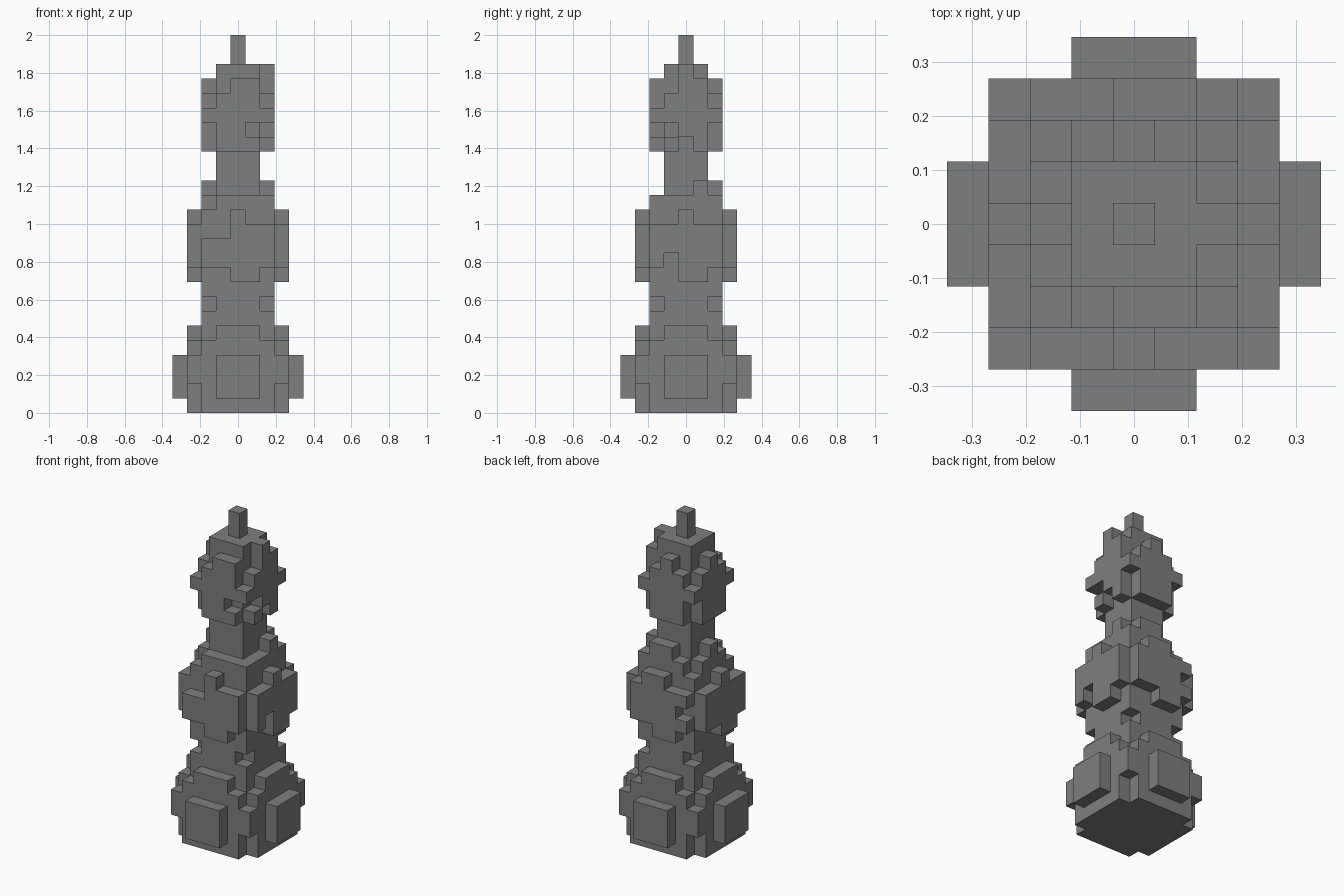
import bpy
import bmesh
from mathutils import Vector

if "Cube" in bpy.data.objects:
    bpy.data.objects.remove(bpy.data.objects["Cube"], do_unlink=True)

U = 2 / 26  # edge of one block

grey = bpy.data.materials.new("stone_grey")
grey.use_nodes = True
colour = (0.21, 0.21, 0.21, 1)
grey.diffuse_color = colour
grey.node_tree.nodes["Principled BSDF"].inputs["Base Color"].default_value = colour


def slab(half, low, high):
    """Square block of cells, half cells either side of the axis, levels low..high."""
    r = range(-half, half + 1)
    return {(x, y, z) for x in r for y in r for z in range(low, high + 1)}


def corners(d, low, high):
    """The four corner columns at distance d."""
    return {(x, y, z) for x in (-d, d) for y in (-d, d) for z in range(low, high + 1)}


def plate(side, d, first, last, low, high):
    """One-cell-thick panel on a side, spanning first..last along it."""
    out = set()
    for t in range(first, last + 1):
        for z in range(low, high + 1):
            out.add({"front": (t, -d, z), "back": (t, d, z),
                     "right": (d, t, z), "left": (-d, t, z)}[side])
    return out


def ring(d, half, low, high):
    """The same panel on all four sides."""
    return set().union(*(plate(s, d, -half, half, low, high) for s in SIDES))


SIDES = ("front", "back", "right", "left")
parts = {}

# Rounded foot with a raised panel on each side
parts["base"] = (slab(2, 0, 5) | ring(3, 2, 0, 4) | ring(3, 1, 5, 5)
                 | corners(3, 2, 3) | ring(4, 1, 1, 3))

# Waist with nicked corners
parts["waist"] = slab(2, 6, 8) - corners(2, 7, 7)

# Rounded middle with uneven panels
body = slab(2, 9, 13) | ring(3, 2, 10, 12)
body |= plate("front", 3, 0, 0, 13, 13) | plate("front", 3, 0, 1, 9, 9)
body |= plate("right", 3, 0, 0, 13, 13) | plate("right", 3, 0, 1, 9, 9)
body |= plate("back", 3, 0, 1, 13, 13) | plate("back", 3, -1, 0, 9, 9)
body |= plate("left", 3, 0, 0, 13, 13) | plate("left", 3, -1, 0, 9, 9)
body -= plate("front", 3, -2, -1, 12, 12)
body -= {(3, -1, 10), (-2, 3, 11)}
parts["body"] = body

# Collar with a broken upper rim
collar = slab(2, 14, 14) - {(-2, -2, 14), (-2, 2, 14)}
collar |= slab(1, 15, 15) | plate("back", 2, 0, 1, 15, 15)
collar |= {(2, 1, 15), (-2, 0, 15)}
parts["collar"] = collar

# Slim neck
parts["neck"] = slab(1, 16, 17)

# Head with a slit at the front corner
head = slab(1, 18, 23) | ring(2, 1, 18, 21) | ring(2, 0, 22, 22) | corners(2, 20, 20)
head |= {(1, -2, 22), (2, 1, 22), (2, 0, 23)}
head -= {(1, -2, 19), (2, -1, 19), (2, 0, 18)}
parts["head"] = head

# Finial
parts["finial"] = slab(0, 24, 25)

solid = set().union(*parts.values())


def build(name, cells):
    """Mesh of the outer faces of the cells."""
    bm = bmesh.new()
    for cell in sorted(cells):
        centre = Vector(cell) + Vector((0, 0, 0.5))
        for axis in range(3):
            for sign in (-1, 1):
                n = Vector((0, 0, 0))
                n[axis] = sign
                if tuple(int(c + s) for c, s in zip(cell, n)) in solid:
                    continue
                a = Vector((0, 0, 0))
                a[(axis + 1) % 3] = 1
                b = n.cross(a)
                quad = (-a - b, a - b, a + b, b - a)
                bm.faces.new([bm.verts.new((centre + (n + q) / 2) * U) for q in quad])
    bmesh.ops.remove_doubles(bm, verts=bm.verts[:], dist=U / 100)
    bmesh.ops.dissolve_limit(bm, angle_limit=0.01, verts=bm.verts[:], edges=bm.edges[:])
    mesh = bpy.data.meshes.new(name)
    bm.to_mesh(mesh)
    bm.free()
    mesh.materials.append(grey)
    bpy.context.collection.objects.link(bpy.data.objects.new(name, mesh))


for part_name, part_cells in parts.items():
    build(part_name, part_cells)
